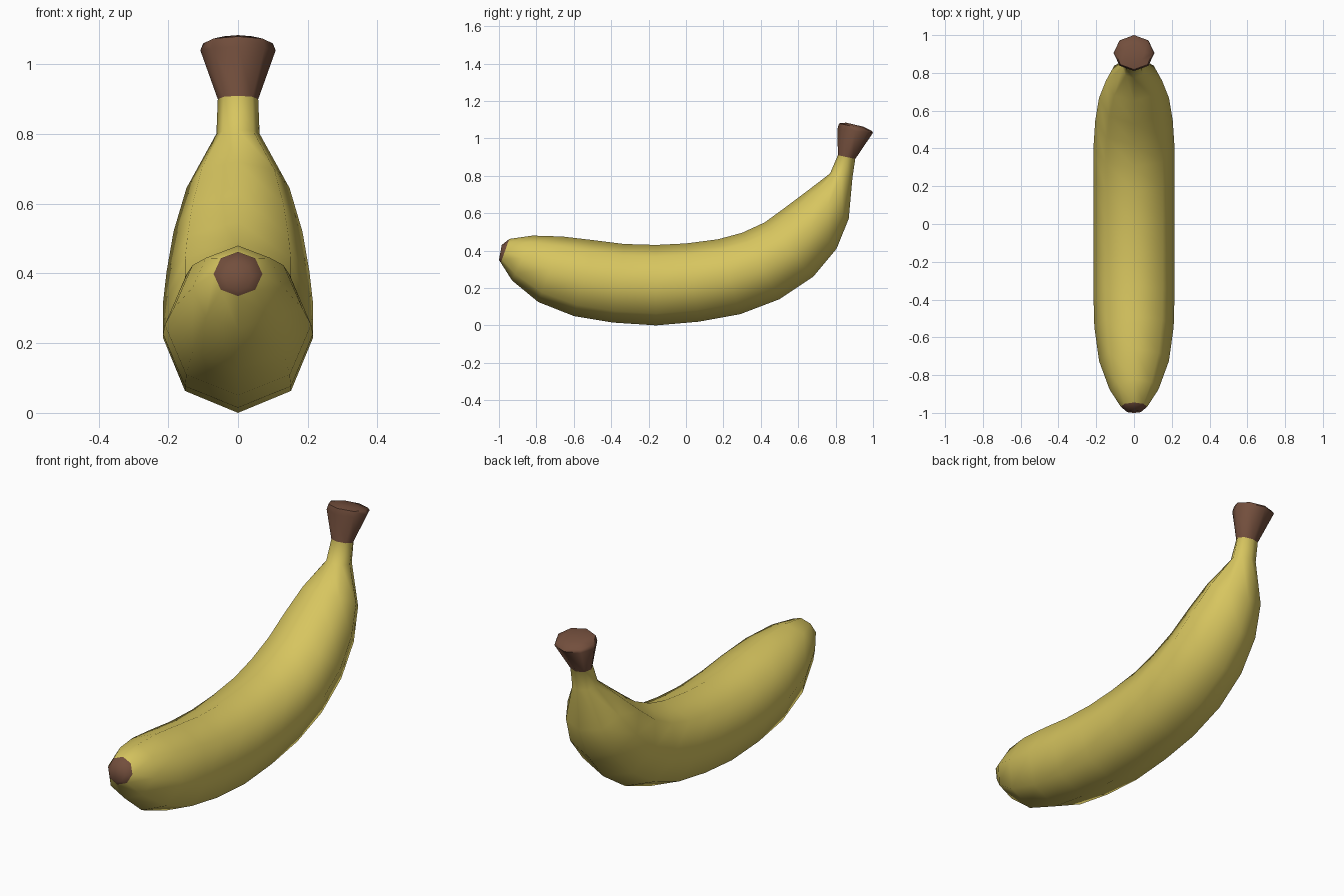
import bpy, bmesh, math
from mathutils import Vector

if "Cube" in bpy.data.objects:
    bpy.data.objects.remove(bpy.data.objects["Cube"])

SIDES = 8


def material(name, rgb):
    m = bpy.data.materials.new(name)
    m.diffuse_color = (*rgb, 1)
    m.use_nodes = True
    m.node_tree.nodes["Principled BSDF"].inputs["Base Color"].default_value = m.diffuse_color
    return m


yellow = material("banana yellow", (0.68, 0.56, 0.115))
brown = material("stem brown", (0.17, 0.077, 0.046))

# Rings along the fruit: (outer y, outer z, inner y, inner z, half width)
rings = [
    (-1.00, 0.35, -0.985, 0.43, 0.04),
    (-0.99, 0.335, -0.945, 0.462, 0.07),
    (-0.93, 0.24, -0.82, 0.48, 0.13),
    (-0.79, 0.125, -0.66, 0.475, 0.185),
    (-0.60, 0.05, -0.49, 0.455, 0.21),
    (-0.39, 0.015, -0.33, 0.435, 0.215),
    (-0.16, 0.00, -0.16, 0.43, 0.215),
    (0.07, 0.02, 0.00, 0.438, 0.215),
    (0.29, 0.06, 0.17, 0.46, 0.215),
    (0.50, 0.14, 0.30, 0.495, 0.215),
    (0.68, 0.26, 0.42, 0.55, 0.205),
    (0.805, 0.41, 0.53, 0.63, 0.185),
    (0.87, 0.57, 0.65, 0.72, 0.148),
    (0.89, 0.79, 0.77, 0.812, 0.062),
    (0.905, 0.89, 0.812, 0.91, 0.058),
    (1.00, 1.03, 0.81, 1.05, 0.108),
    (0.993, 1.04, 0.818, 1.08, 0.10),
    (0.95, 1.062, 0.855, 1.084, 0.055),
]
FIRST_YELLOW, LAST_YELLOW = 1, 14


def ring_points(oy, oz, iy, iz, w):
    outer, inner = Vector((0, oy, oz)), Vector((0, iy, iz))
    mid, arm = (outer + inner) / 2, (outer - inner) / 2
    for k in range(SIDES):
        a = 2 * math.pi * k / SIDES
        yield mid + arm * math.cos(a) + Vector((w * math.sin(a), 0, 0))


def loft(name, sections, mat_rule):
    bm = bmesh.new()
    loops = [[bm.verts.new(p) for p in ring_points(*s)] for s in sections]
    for i in range(len(loops) - 1):
        for k in range(SIDES):
            n = (k + 1) % SIDES
            f = bm.faces.new((loops[i][k], loops[i][n], loops[i + 1][n], loops[i + 1][k]))
            f.material_index = mat_rule(i)
    for end in (loops[0], loops[-1]):
        bm.faces.new(end).material_index = 1
    bmesh.ops.recalc_face_normals(bm, faces=bm.faces)
    mesh = bpy.data.meshes.new(name)
    bm.to_mesh(mesh)
    bm.free()
    mesh.materials.append(yellow)
    mesh.materials.append(brown)
    obj = bpy.data.objects.new(name, mesh)
    bpy.context.collection.objects.link(obj)
    return obj


# Whole banana: yellow peel between a brown blossom tip and a brown stem
banana = loft("banana", rings, lambda i: 0 if FIRST_YELLOW <= i < LAST_YELLOW else 1)
bpy.context.view_layer.objects.active = banana
banana.select_set(True)
bpy.ops.object.shade_smooth_by_angle(angle=math.radians(60))
